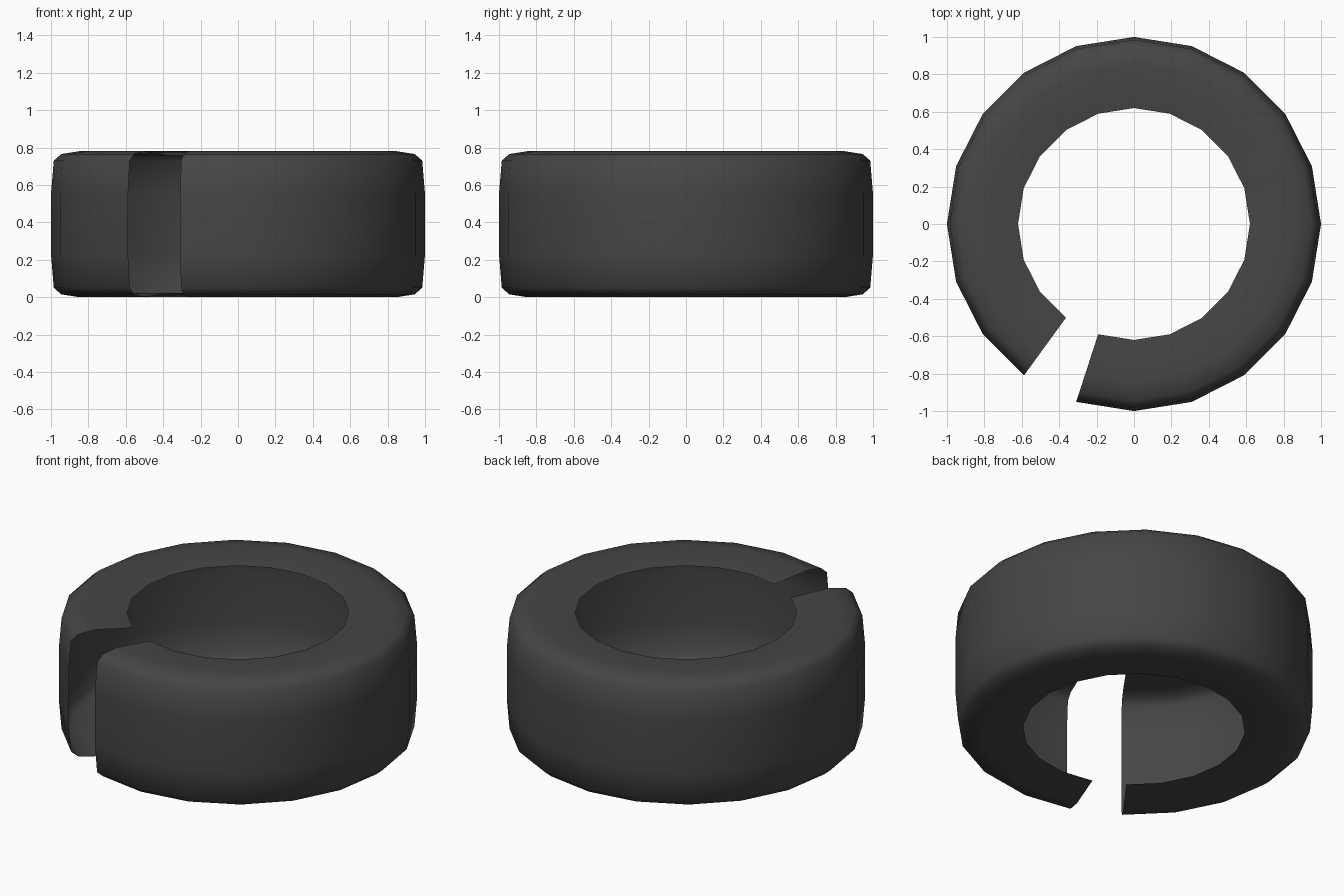
import bpy, bmesh, math

if "Cube" in bpy.data.objects:
    bpy.data.objects.remove(bpy.data.objects["Cube"])

SIDES = 20          # full circle count; one segment is left open as the slot
HEIGHT = 0.78
START = math.radians(-108)

# Upper half of the C-shaped section (radius, z): rim lip to tread, then mirrored
half = [(0.62, 0.757), (0.85, 0.78), (0.945, 0.765), (0.985, 0.73), (1.0, 0.55)]
profile = half + [(r, HEIGHT - z) for r, z in reversed(half)]

# Open split ring, hollow towards the centre
bm = bmesh.new()
rows = []
for i in range(SIDES):
    a = START + i * 2 * math.pi / SIDES
    rows.append([bm.verts.new((r * math.cos(a), r * math.sin(a), z)) for r, z in profile])
for a, b in zip(rows, rows[1:]):
    for j in range(len(profile) - 1):
        f = bm.faces.new((a[j], a[j + 1], b[j + 1], b[j]))
        f.smooth = True
        # outward facing: away from the middle of the section
        f.normal_update()
        c = f.calc_center_median()
        k = 0.62 / math.hypot(c.x, c.y)
        if f.normal.x * c.x * (1 - k) + f.normal.y * c.y * (1 - k) + f.normal.z * (c.z - HEIGHT / 2) < 0:
            f.normal_flip()

mesh = bpy.data.meshes.new("split_tyre")
bm.to_mesh(mesh)
bm.free()

# Dark rubber colour
mat = bpy.data.materials.new("dark_rubber")
mat.diffuse_color = (0.06, 0.06, 0.06, 1)
mat.use_nodes = True
mat.node_tree.nodes["Principled BSDF"].inputs["Base Color"].default_value = mat.diffuse_color
mesh.materials.append(mat)
bpy.context.collection.objects.link(bpy.data.objects.new("split_tyre", mesh))
